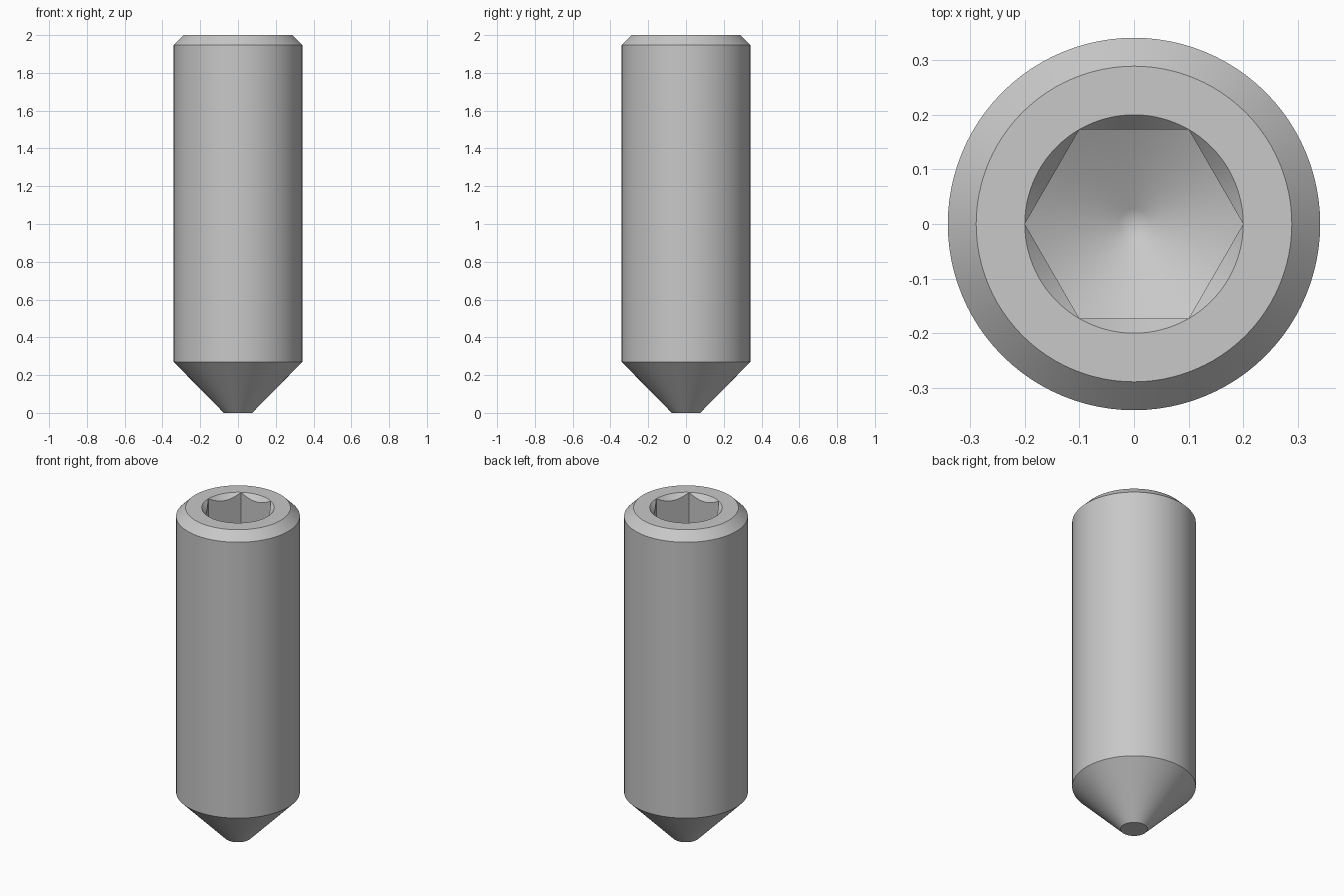
import bpy, bmesh
from math import pi, cos, sin, tan, radians

SEGMENTS = 96
HEX_R = 0.2                          # socket corner radius
FLAT_R = HEX_R * cos(pi / 6)         # socket distance to flats
SOCKET_FLOOR = 1.58

cube = bpy.data.objects.get("Cube")
if cube:
    bpy.data.objects.remove(cube, do_unlink=True)

steel = bpy.data.materials.new("grey steel")
steel.use_nodes = True
colour = (0.58, 0.58, 0.58, 1)
steel.diffuse_color = colour
bsdf = next(n for n in steel.node_tree.nodes if n.type == 'BSDF_PRINCIPLED')
bsdf.inputs["Base Color"].default_value = colour
bsdf.inputs["Roughness"].default_value = 0.5


def circle(radius, z):
    """Ring of constant radius and height."""
    return lambda a: (radius, z)


def hexagon(z, cone_slope):
    """Hexagonal ring lying on a cone that passes through the corners at z."""
    def point(a):
        r = FLAT_R / cos(a % (pi / 3) - pi / 6)
        return r, z - (HEX_R - r) * cone_slope
    return point


# Rings from the pointed end, up the body, then down into the socket
drill = tan(radians(30))
drill_depth = SOCKET_FLOOR - HEX_R * drill
rings = [
    circle(0.075, 0),
    circle(0.341, 0.27),
    circle(0.341, 1.948),
    circle(0.289, 2),
    circle(HEX_R, 2),
    hexagon(2, 1.15),
    hexagon(SOCKET_FLOOR, drill),
    circle(0.028, drill_depth + 0.028 * drill),
]

bm = bmesh.new()
loops = []
for ring in rings:
    loop = []
    for i in range(SEGMENTS):
        a = 2 * pi * i / SEGMENTS
        r, z = ring(a)
        loop.append(bm.verts.new((r * cos(a), r * sin(a), z)))
    loops.append(loop)

for low, high in zip(loops, loops[1:]):
    for i in range(SEGMENTS):
        j = (i + 1) % SEGMENTS
        bm.faces.new((low[i], low[j], high[j], high[i]))

# Flat tip and the drilled socket bottom
bm.faces.new(loops[0][::-1])
centre = bm.verts.new((0, 0, drill_depth + 0.006))
for i in range(SEGMENTS):
    bm.faces.new((loops[-1][i], loops[-1][(i + 1) % SEGMENTS], centre))

# The lead-in chamfer vanishes at the socket corners
bmesh.ops.remove_doubles(bm, verts=bm.verts[:], dist=0.0001)
bmesh.ops.recalc_face_normals(bm, faces=bm.faces[:])

mesh = bpy.data.meshes.new("set_screw")
bm.to_mesh(mesh)
bm.free()
mesh.materials.append(steel)
screw = bpy.data.objects.new("set_screw", mesh)
bpy.context.collection.objects.link(screw)

bpy.ops.object.select_all(action='DESELECT')
screw.select_set(True)
bpy.context.view_layer.objects.active = screw
bpy.ops.object.shade_smooth_by_angle(angle=radians(25))
